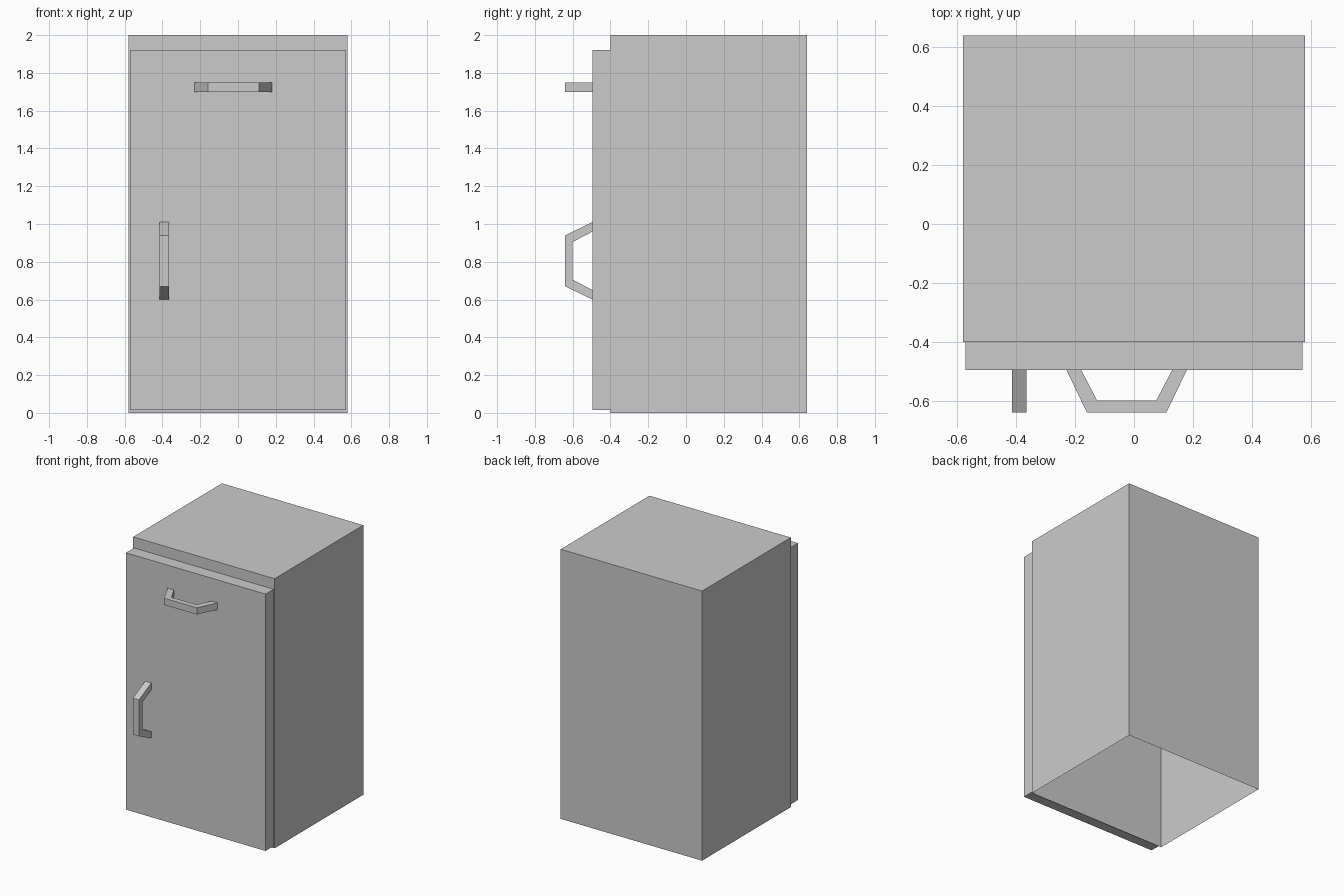
import bpy
import bmesh

cube = bpy.data.objects.get("Cube")
if cube:
    bpy.data.objects.remove(cube, do_unlink=True)

# One flat colour for everything
grey = bpy.data.materials.new("light grey")
grey.use_nodes = True
grey.diffuse_color = (0.6, 0.6, 0.6, 1)
grey.node_tree.nodes["Principled BSDF"].inputs["Base Color"].default_value = grey.diffuse_color


def finish(name, bm):
    mesh = bpy.data.meshes.new(name)
    bm.to_mesh(mesh)
    bm.free()
    mesh.materials.append(grey)
    obj = bpy.data.objects.new(name, mesh)
    bpy.context.collection.objects.link(obj)
    return obj


def open_box(name, low, high, axis, sign):
    """Thin box shell without the face that points along sign * axis."""
    bm = bmesh.new()
    bmesh.ops.create_cube(bm, size=1)
    for v in bm.verts:
        v.co = [l + (c + 0.5) * (h - l) for c, l, h in zip(v.co, low, high)]
    bm.normal_update()
    gone = [f for f in bm.faces if f.normal[axis] * sign > 0.9]
    bmesh.ops.delete(bm, geom=gone, context='FACES')
    return finish(name, bm)


def handle(name, place):
    """Bent bar: half profile (offset along bar, y), mirrored and extruded."""
    outer = [(0.205, DOOR_Y), (0.135, -0.64)]
    inner = [(0.10, -0.60), (0.155, DOOR_Y)]
    loop = outer + [(-s, y) for s, y in reversed(outer)]
    loop += [(-s, y) for s, y in reversed(inner)] + inner
    bm = bmesh.new()
    rings = [[bm.verts.new(place(s, y, w)) for s, y in loop] for w in (-0.025, 0.025)]
    n = len(loop)
    for i in range(n):
        j = (i + 1) % n
        # The ends that meet the door stay open
        if loop[i][1] == DOOR_Y and loop[j][1] == DOOR_Y:
            continue
        bm.faces.new((rings[0][i], rings[0][j], rings[1][j], rings[1][i]))
    # Side faces as three quads along the bend
    for ring in rings:
        for i in range(3):
            bm.faces.new((ring[i], ring[i + 1], ring[(n - 2 - i)], ring[(n - 1 - i)]))
    bmesh.ops.recalc_face_normals(bm, faces=bm.faces)
    return finish(name, bm)


DOOR_Y = -0.495

# Cabinet shell, open underneath, and the door panel on its front
open_box("cabinet_body", (-0.58, -0.40, 0), (0.58, 0.64, 2), 2, -1)
open_box("door", (-0.573, DOOR_Y, 0.015), (0.573, -0.40, 1.92), 1, 1)

# Horizontal handle near the top, vertical handle on the right
handle("top_handle", lambda s, y, w: (s - 0.025, y, 1.725 + w))
handle("side_handle", lambda s, y, w: (w - 0.39, y, 0.805 + s))
